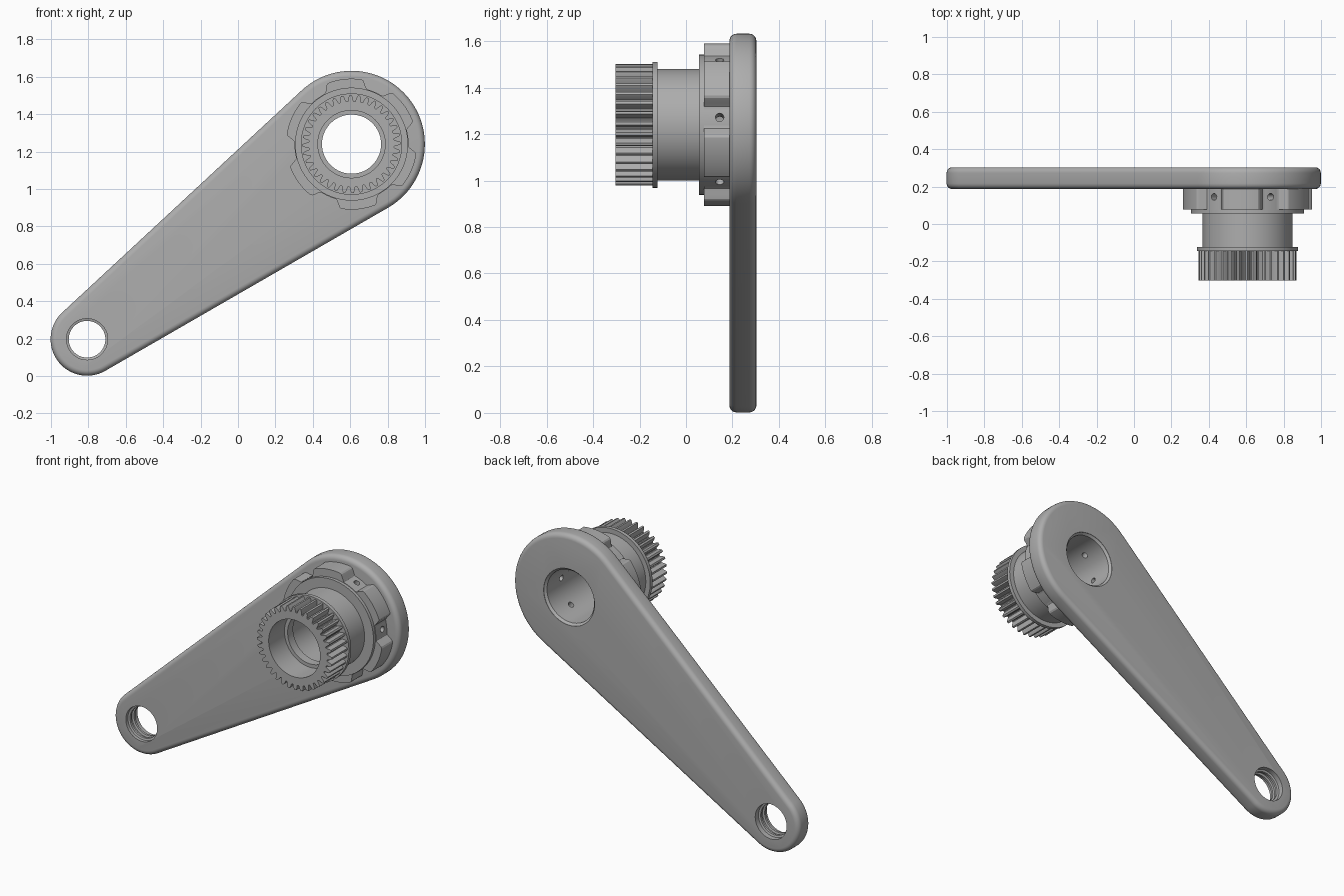
import bpy
import bmesh
from math import sin, cos, pi, radians, asin, atan2, hypot
from mathutils import Vector

old = bpy.data.objects.get("Cube")
if old:
    bpy.data.objects.remove(old, do_unlink=True)

HUB = (0.607, 1.24)       # x, z of the hub axis
EYE = (-0.807, 0.197)     # x, z of the small hole
HUB_R, EYE_R = 0.392, 0.195
FRONT, BACK = 0.187, 0.303
PHASE = radians(36)       # direction of the first lobe

grey = bpy.data.materials.new("machined grey")
grey.use_nodes = True
colour = (0.42, 0.42, 0.42, 1)
grey.diffuse_color = colour
grey.node_tree.nodes["Principled BSDF"].inputs["Base Color"].default_value = colour


def skin(name, rings, loop):
    """Join rings of 3D points into a solid; loop closes it into a tube, else ends are capped."""
    bm = bmesh.new()
    rows = [[bm.verts.new(p) for p in ring] for ring in rings]
    pairs = list(zip(rows, rows[1:]))
    if loop:
        pairs.append((rows[-1], rows[0]))
    else:
        bm.faces.new(rows[0])
        bm.faces.new(rows[-1])
    for a, b in pairs:
        for i in range(len(a)):
            j = (i + 1) % len(a)
            bm.faces.new((a[i], a[j], b[j], b[i]))
    bmesh.ops.recalc_face_normals(bm, faces=bm.faces)
    mesh = bpy.data.meshes.new(name)
    bm.to_mesh(mesh)
    bm.free()
    mesh.materials.append(grey)
    obj = bpy.data.objects.new(name, mesh)
    bpy.context.collection.objects.link(obj)
    return obj


def lathe(name, centre, profile, loop=True, segments=96):
    """Turn (radius, y) pairs about a y axis; a radius may be a function of the angle."""
    rings = []
    for r, y in profile:
        ring = []
        for i in range(segments):
            t = 2 * pi * i / segments
            rad = r(t) if callable(r) else r
            ring.append((centre[0] + rad * cos(t), y, centre[1] + rad * sin(t)))
        rings.append(ring)
    return skin(name, rings, loop)


def activate(obj):
    bpy.ops.object.select_all(action='DESELECT')
    obj.select_set(True)
    bpy.context.view_layer.objects.active = obj


def cut(obj, cutter):
    cutter.hide_render = True
    mod = obj.modifiers.new("cut", 'BOOLEAN')
    mod.operation = 'DIFFERENCE'
    mod.solver = 'EXACT'
    mod.object = cutter
    activate(obj)
    bpy.ops.object.modifier_apply(modifier=mod.name)
    bpy.data.objects.remove(cutter, do_unlink=True)


def arm_ring(inset, y, steps=48):
    """Outline of two circles joined by their tangents."""
    dx, dz = HUB[0] - EYE[0], HUB[1] - EYE[1]
    axis = atan2(dz, dx)
    side = pi / 2 + asin((HUB_R - EYE_R) / hypot(dx, dz))
    ring = []
    for (cx, cz), r, a, b in ((HUB, HUB_R, -side, side),
                              (EYE, EYE_R, side, 2 * pi - side)):
        for i in range(steps + 1):
            t = axis + a + (b - a) * i / steps
            ring.append((cx + (r - inset) * cos(t), y, cz + (r - inset) * sin(t)))
    return ring


# Tapered arm with rounded rims
ROUND = 0.03
quarter = [pi / 2 * i / 5 for i in range(6)]
rings = [arm_ring(ROUND * (1 - sin(t)), FRONT + ROUND * (1 - cos(t))) for t in quarter]
rings += [arm_ring(ROUND * (1 - cos(t)), BACK - ROUND * (1 - sin(t))) for t in quarter]
arm = skin("arm", rings, False)

# Main bore through the arm, chamfered at the back
cut(arm, lathe("bore_cutter", HUB, [(0.165, FRONT - 0.05), (0.165, BACK - 0.015),
                                    (0.178, BACK - 0.002), (0.178, BACK + 0.05)], False))
# Small hole with inner ridges
WIDE, NARROW = 0.11, 0.098
eye_profile = [(WIDE, FRONT - 0.05)]
for y in (0.208, 0.248):
    eye_profile += [(WIDE, y), (NARROW, y + 0.004), (NARROW, y + 0.018), (WIDE, y + 0.022)]
eye_profile.append((WIDE, BACK + 0.05))
cut(arm, lathe("eye_cutter", EYE, eye_profile, False, 64))


# Lobed mounting ring
def lobe(t):
    period = pi / 3
    off = abs((t - PHASE + period / 2) % period - period / 2)
    k = min(1, max(0, (off - radians(15)) / radians(7)))
    return 0.35 - 0.045 * k * k * (3 - 2 * k)


lobes = lathe("lobed_ring", HUB, [(lobe, 0.077), (lobe, FRONT), (0.165, FRONT),
                                  (0.165, 0.077)], True, 240)
# Radial screw holes in the valleys between lobes
for n in range(6):
    t = PHASE + pi / 6 + n * pi / 3
    way = Vector((cos(t), 0, sin(t)))
    bpy.ops.mesh.primitive_cylinder_add(
        vertices=20, radius=0.018, depth=0.25,
        location=Vector((HUB[0], 0.145, HUB[1])) + way * 0.235,
        rotation=way.to_track_quat('Z', 'Y').to_euler())
    cut(lobes, bpy.context.object)

# Hub sleeve with a flange at each end and an inner lip
sleeve = lathe("hub_sleeve", HUB, [
    (0.271, -0.145), (0.271, -0.122), (0.24, -0.122), (0.24, 0.057),
    (0.302, 0.057), (0.302, 0.077), (0.165, 0.077), (0.165, -0.09),
    (0.158, -0.09), (0.158, -0.145)])


# Toothed ring at the front
TEETH, STEPS = 36, 8
TOOTH = (0.262, 0.262, 0.262, 0.25, 0.23, 0.228, 0.23, 0.25)


def tooth(t):
    return TOOTH[round(t / (2 * pi) * TEETH * STEPS) % STEPS]


gear = lathe("gear_ring", HUB, [(tooth, -BACK), (tooth, -0.145), (0.18, -0.145),
                                (0.18, -BACK)], True, TEETH * STEPS)

for obj in (arm, lobes, sleeve, gear):
    activate(obj)
    bpy.ops.object.shade_smooth_by_angle(angle=radians(25))
